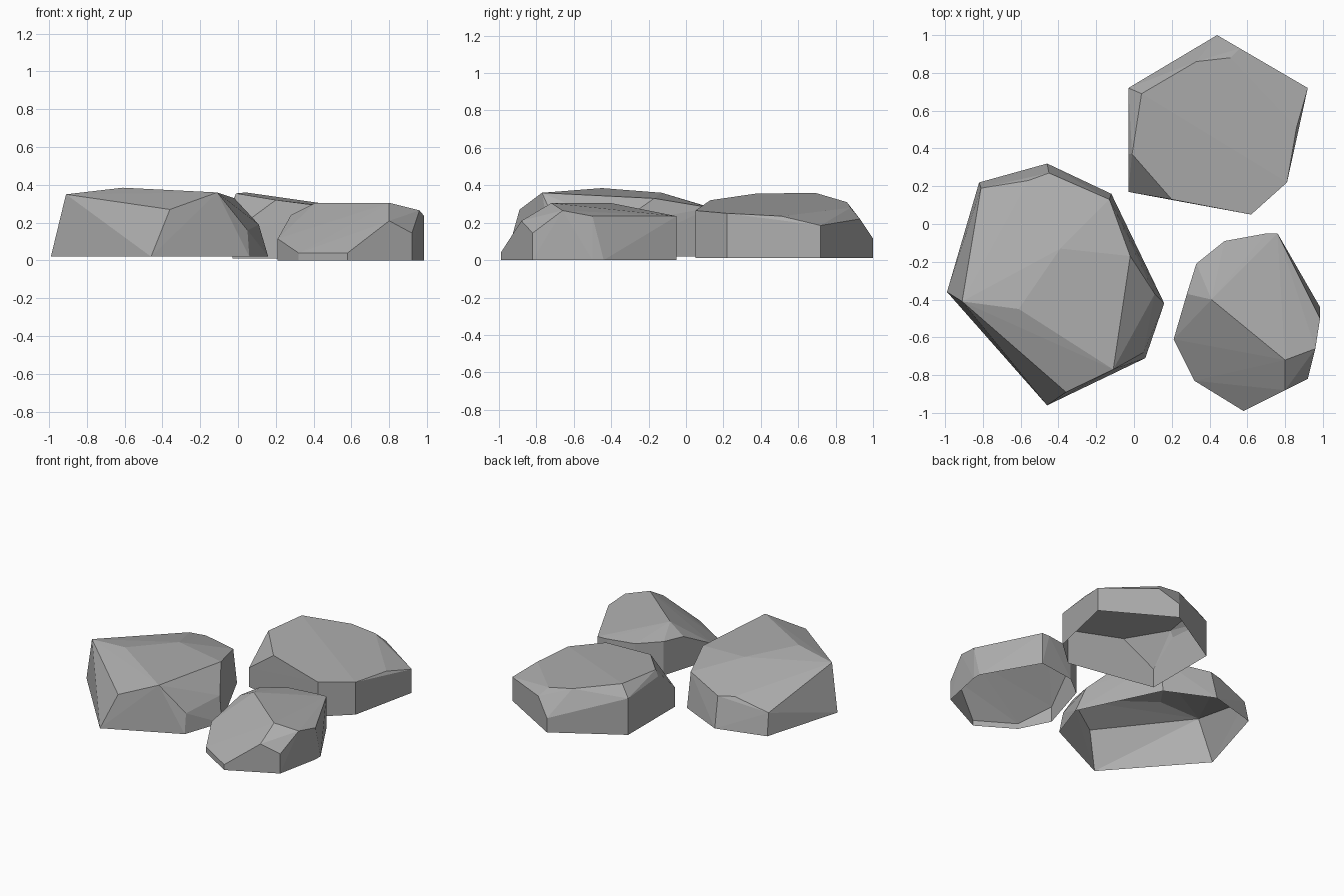
import bpy
import bmesh
import math

default_cube = bpy.data.objects.get("Cube")
if default_cube:
    bpy.data.objects.remove(default_cube, do_unlink=True)


def make_material(name, color):
    material = bpy.data.materials.new(name)
    material.use_nodes = True
    material.diffuse_color = color
    material.node_tree.nodes["Principled BSDF"].inputs["Base Color"].default_value = color
    return material


stone = make_material("grey stone", (.42, .42, .42, 1))


def make_rock(name, ground, outline, crown):
    """Wrap a faceted shell around a ground outline and crown corners, open below."""
    bm = bmesh.new()
    for x, y in outline:
        bm.verts.new((x, y, ground))
    for corner in crown:
        bm.verts.new(corner)
    hull = bmesh.ops.convex_hull(bm, input=bm.verts[:])
    loose = [v for v in bm.verts if not v.link_faces]
    bmesh.ops.delete(bm, geom=loose, context='VERTS')

    # Open underside
    underside = [f for f in bm.faces
                 if all(v.co.z < ground + .001 for v in f.verts)]
    bmesh.ops.delete(bm, geom=underside, context='FACES')

    # Merge the nearly flat triangles into broad chipped facets
    bmesh.ops.dissolve_limit(bm, angle_limit=math.radians(1),
                             verts=bm.verts[:], edges=bm.edges[:])
    bmesh.ops.recalc_face_normals(bm, faces=bm.faces[:])

    mesh = bpy.data.meshes.new(name)
    bm.to_mesh(mesh)
    bm.free()
    mesh.materials.append(stone)
    rock = bpy.data.objects.new(name, mesh)
    bpy.context.collection.objects.link(rock)
    return rock


# Large rock with a sloping front and a high ridge
make_rock(
    "large_rock", .02,
    outline=[(-.99, -.36), (-.46, -.96), (.06, -.71), (.16, -.42),
             (-.12, .16), (-.46, .32), (-.82, .22)],
    crown=[(-.91, -.41, .35), (-.36, -.89, .27), (-.11, -.77, .36),
           (.05, -.68, .16), (.11, -.37, .19), (-.02, -.17, .33),
           (-.13, .13, .28), (-.45, .27, .24), (-.56, .23, .25),
           (-.81, .19, .18), (-.61, -.45, .385), (-.39, -.13, .36)])

# Flat-topped rock at the back, with a low chipped corner
make_rock(
    "back_rock", .01,
    outline=[(-.03, .17), (.2, .13), (.62, .05), (.81, .22),
             (.92, .72), (.44, 1), (-.03, .72)],
    crown=[(-.03, .17, .15), (-.03, .37, .31), (-.01, .37, .355),
           (.2, .13, .32), (.62, .05, .265), (.81, .22, .25),
           (.86, .51, .235), (.92, .72, .185), (.44, 1, .115),
           (.56, .93, .22), (.51, .88, .28), (.33, .86, .31),
           (.04, .69, .36), (-.03, .72, .28)])

# Small rock with a broad sloping front face
make_rock(
    "small_rock", 0,
    outline=[(.21, -.61), (.32, -.83), (.58, -.99), (.92, -.82),
             (.985, -.5), (.985, -.44), (.76, -.05), (.48, -.09),
             (.33, -.21)],
    crown=[(.21, -.61, .115), (.32, -.83, .04), (.58, -.99, .04),
           (.8, -.88, .21), (.92, -.82, .145), (.8, -.72, .305),
           (.96, -.66, .265), (.985, -.5, .235), (.76, -.05, .235),
           (.7, -.05, .235), (.48, -.09, .24), (.33, -.21, .25),
           (.28, -.37, .24), (.41, -.4, .305)])
